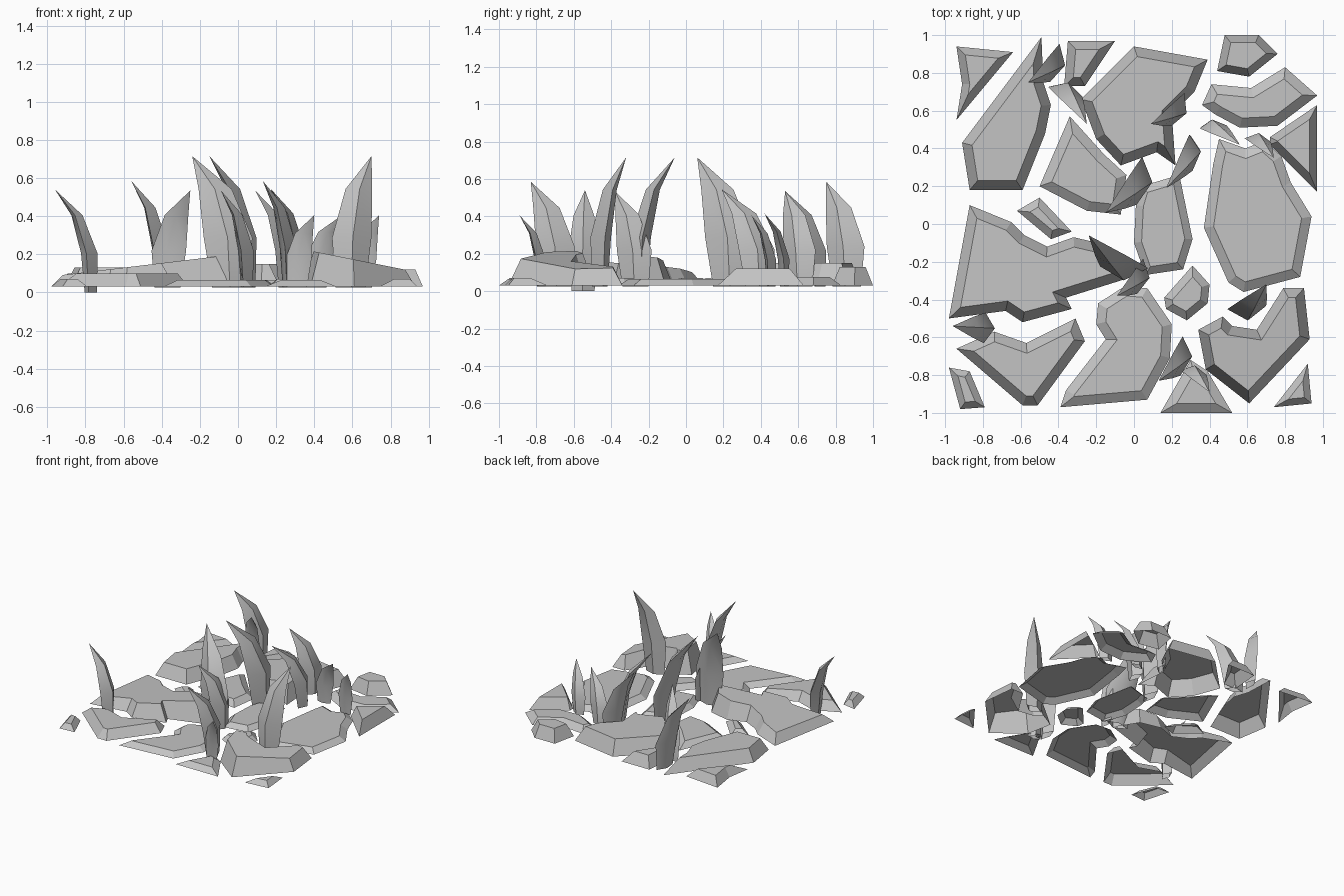
import bpy
import bmesh
import math
from mathutils import Matrix, Vector

if "Cube" in bpy.data.objects:
    bpy.data.objects.remove(bpy.data.objects["Cube"], do_unlink=True)

GROUND = 0.03

stone = bpy.data.materials.new("stone_grey")
stone.use_nodes = True
colour = (0.55, 0.55, 0.55, 1)
stone.diffuse_color = colour
stone.node_tree.nodes["Principled BSDF"].inputs["Base Color"].default_value = colour


def add_object(name, bm):
    """Turn a bmesh into a named stone object."""
    bmesh.ops.recalc_face_normals(bm, faces=bm.faces[:])
    mesh = bpy.data.meshes.new(name)
    bm.to_mesh(mesh)
    bm.free()
    mesh.materials.append(stone)
    obj = bpy.data.objects.new(name, mesh)
    bpy.context.collection.objects.link(obj)
    return obj


def slab(name, top, outline, border=.05, tilt=0):
    """Flat rock shell, open below: an outline with its inset top raised, optionally sloping along x."""
    bm = bmesh.new()
    face = bm.faces.new([bm.verts.new((x, y, GROUND)) for x, y in outline])
    bm.normal_update()
    if face.normal.z < 0:
        face.normal_flip()
    bmesh.ops.inset_region(bm, faces=[face], thickness=border,
                           use_boundary=True, use_even_offset=True)
    middle = face.calc_center_median().x
    for vert in face.verts:
        vert.co.z = top + tilt * (vert.co.x - middle)
    return add_object(name, bm)


def spike(name, base, tip, height, breadth=.185, twist=50, bottom=.025):
    """Open-ended blade of rock that curves from base to tip, its flat side turned away from the lean."""
    bm = bmesh.new()
    foot, lean = Vector((*base, bottom)), Vector((*tip, 0)) - Vector((*base, 0))
    facing = Matrix.Rotation(math.radians(-twist), 3, 'Z') @ lean.normalized()
    across = Vector((-facing.y, facing.x, 0))
    rings = []
    # level, share of the lean, share of the full section
    for level, shift, size in ((0, 0, .75), (.38, .06, 1), (.75, .4, .68)):
        centre = foot + lean * shift + Vector((0, 0, height * level))
        wide = across * breadth * height * size
        deep = facing * height * size
        rings.append([bm.verts.new(centre + offset)
                      for offset in (wide, deep * .06, -wide, deep * -.1)])
    point = bm.verts.new(foot + lean + Vector((0, 0, height)))
    for i in range(4):
        j = (i + 1) % 4
        for low, high in zip(rings, rings[1:]):
            bm.faces.new((low[i], low[j], high[j], high[i]))
        bm.faces.new((rings[-1][i], rings[-1][j], point))
    obj = add_object(name, bm)
    bpy.ops.object.select_all(action='DESELECT')
    obj.select_set(True)
    bpy.context.view_layer.objects.active = obj
    bpy.ops.object.shade_smooth_by_angle(angle=math.radians(40))


# Large slabs
slab("back_left_slab", .13, [
    (-.49, .99), (-.48, .75), (-.44, .63), (-.47, .48), (-.59, .18), (-.87, .18), (-.91, .43)])
slab("back_slab", .15, [
    (0, .94), (.39, .87), (.32, .7), (.2, .58), (.22, .31), (.12, .38),
    (-.07, .31), (-.2, .45), (-.28, .66)])
slab("inner_wedge_slab", .07, [
    (-.34, .57), (-.16, .37), (-.04, .26), (-.07, .05), (-.25, .07), (-.5, .2)])
slab("left_slab", .14, [
    (-.87, .1), (-.65, .01), (-.58, -.06), (-.46, -.12), (-.32, -.07), (-.15, -.11),
    (-.04, -.29), (-.36, -.39), (-.33, -.45), (-.59, -.52), (-.68, -.46), (-.98, -.5)], tilt=.12)
slab("centre_slab", .065, [
    (.04, .2), (.24, .26), (.31, -.08), (.26, -.24), (.06, -.27), (0, -.1), (.01, .1)], .04)
slab("right_slab", .065, [
    (.45, .45), (.59, .4), (.69, .44), (.78, .36), (.83, .22), (.94, .04),
    (.88, -.28), (.58, -.36), (.5, -.31), (.37, -.02), (.42, .32)])
slab("front_right_slab", .17, [
    (.34, -.56), (.47, -.49), (.52, -.54), (.65, -.56), (.79, -.34), (.9, -.34),
    (.93, -.61), (.61, -.95), (.38, -.77)], tilt=-.2)
slab("front_slab", .065, [
    (-.05, -.33), (.07, -.34), (.2, -.53), (.19, -.71), (.07, -.93), (-.39, -.97),
    (-.36, -.88), (-.15, -.61), (-.2, -.53), (-.19, -.42)])
slab("front_left_slab", .1, [
    (-.94, -.66), (-.74, -.57), (-.57, -.63), (-.31, -.5), (-.26, -.62),
    (-.51, -.96), (-.59, -.96)])
slab("back_right_slab", .075, [
    (.36, .63), (.41, .74), (.62, .72), (.8, .83), (.97, .68), (.76, .52), (.56, .51), (.43, .58)])

# Small stones around the slabs
slab("back_left_corner_stone", .1, [
    (-.94, .94), (-.64, .91), (-.94, .55), (-.91, .74)], .04)
slab("back_edge_stone", .12, [(-.35, .97), (-.1, .97), (-.26, .73), (-.37, .73)], .045)
slab("back_right_corner_stone", .13, [
    (.48, 1), (.66, 1), (.76, .9), (.61, .78), (.44, .81)], .04)
slab("right_edge_stone", .12, [(.72, .46), (.97, .63), (.97, .17), (.72, .42)], .04)
slab("inner_left_stone", .07, [(-.62, .07), (-.5, .14), (-.33, -.04), (-.44, -.08)], .04)
slab("inner_front_stone", .07, [
    (.16, -.39), (.31, -.22), (.4, -.32), (.39, -.42), (.28, -.51), (.17, -.45)], .04)
slab("front_left_corner_stone", .07, [
    (-.98, -.76), (-.87, -.78), (-.79, -.97), (-.92, -.98)], .035)
slab("front_edge_stone", .065, [(.14, -1), (.3, -.72), (.39, -.78), (.52, -1)])
slab("front_right_corner_stone", .07, [(.74, -.97), (.92, -.74), (.94, -.95)], .035)

# Curved spikes, given as foot, tip and height
spike("left_spike", (-.78, -.55), (-.96, -.54), .54, breadth=.15, twist=0, bottom=0)
spike("back_left_spike", (-.41, .86), (-.56, .75), .56)
spike("back_spike", (-.37, .71), (-.25, .53), .51)
spike("centre_left_spike", (-.04, -.24), (-.24, -.06), .69)
spike("centre_front_spike", (.04, -.27), (-.09, -.38), .51)
spike("centre_spike", (.04, .24), (-.15, .06), .69)
spike("inner_back_spike", (.24, .61), (.09, .53), .51)
spike("inner_right_spike", (.31, .39), (.17, .19), .52)
spike("front_spike", (.26, -.69), (.13, -.83), .56)
spike("front_right_spike", (.59, -.45), (.7, -.32), .69, breadth=.15, twist=-45)
spike("back_right_spike", (.41, .52), (.56, .42), .39)
spike("right_spike", (.65, .45), (.74, .35), .38)
spike("front_edge_spike", (.31, -.78), (.4, -.89), .38)
